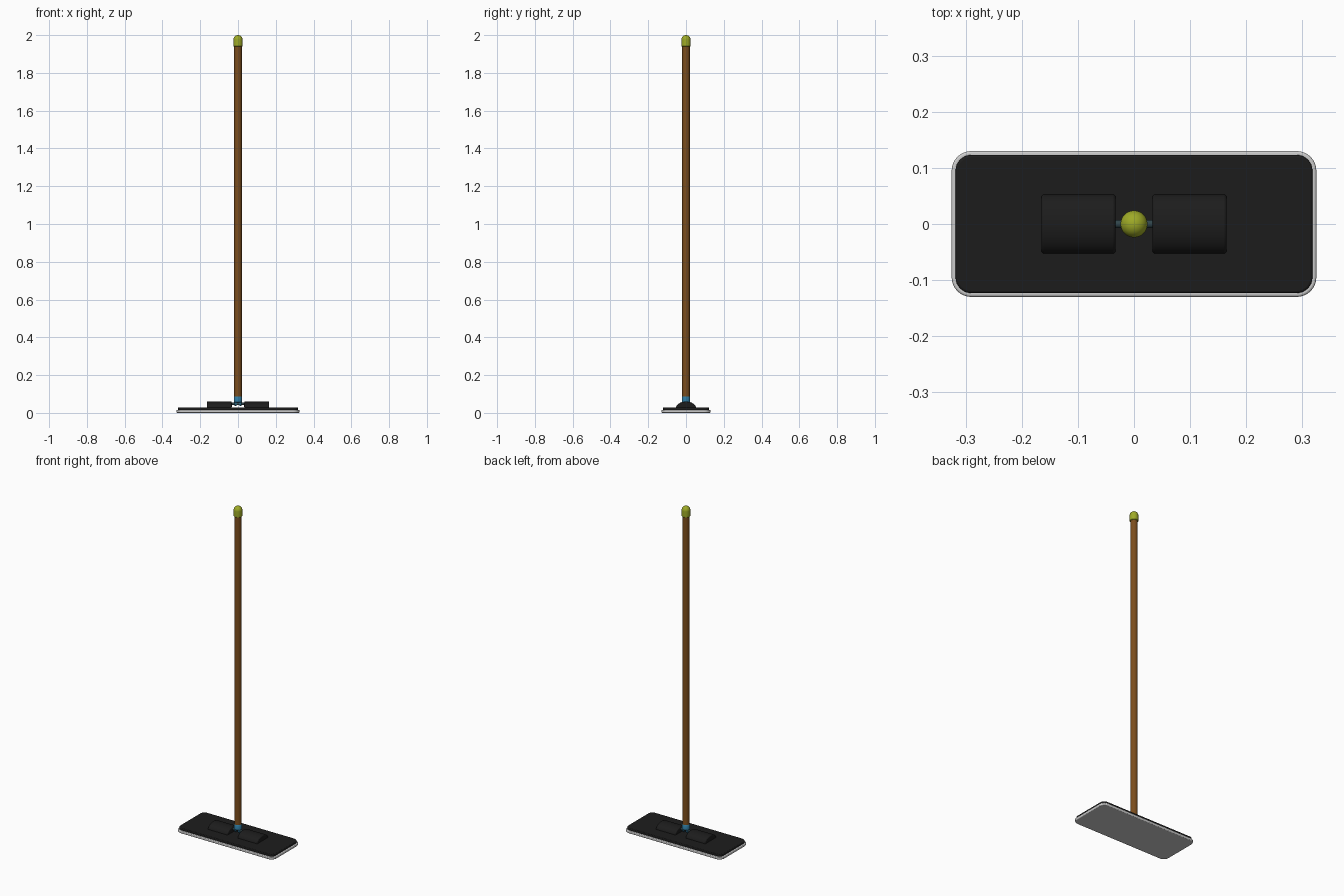
import bpy, bmesh, math
from mathutils import Matrix

if "Cube" in bpy.data.objects:
    bpy.data.objects.remove(bpy.data.objects["Cube"])


def material(name, rgb):
    m = bpy.data.materials.new(name)
    m.diffuse_color = (*rgb, 1)
    m.use_nodes = True
    m.node_tree.nodes["Principled BSDF"].inputs["Base Color"].default_value = m.diffuse_color
    return m


BLACK = material("black_plastic", (0.012, 0.012, 0.012))
BLUE = material("blue_plastic", (0.03, 0.2, 0.36))
DARK = material("dark_metal", (0.03, 0.06, 0.07))
WOOD = material("brown_wood", (0.2, 0.075, 0.012))
GREEN = material("green_rubber", (0.34, 0.4, 0.02))


def finish(name, bm, mat=None, bevel=0, angle=35):
    bmesh.ops.recalc_face_normals(bm, faces=bm.faces)
    me = bpy.data.meshes.new(name)
    bm.to_mesh(me)
    bm.free()
    ob = bpy.data.objects.new(name, me)
    bpy.context.collection.objects.link(ob)
    if mat:
        me.materials.append(mat)
    if bevel:
        mod = ob.modifiers.new("soft_edges", 'BEVEL')
        mod.width, mod.segments = bevel, 3
        mod.limit_method, mod.angle_limit = 'ANGLE', math.radians(40)
    bpy.ops.object.select_all(action='DESELECT')
    ob.select_set(True)
    bpy.context.view_layer.objects.active = ob
    bpy.ops.object.shade_smooth_by_angle(angle=math.radians(angle))
    return ob


def extrude(points, vec):
    bm = bmesh.new()
    face = bm.faces.new([bm.verts.new(p) for p in points])
    ext = bmesh.ops.extrude_face_region(bm, geom=[face])['geom']
    bmesh.ops.translate(bm, vec=vec, verts=[v for v in ext if isinstance(v, bmesh.types.BMVert)])
    return bm


def rounded_slab(name, hx, hy, r, z0, z1, mat, bevel):
    pts = []
    for k, (sx, sy) in enumerate([(1, 1), (-1, 1), (-1, -1), (1, -1)]):
        for i in range(9):
            a = math.pi / 2 * (k + i / 8)
            pts.append((sx * (hx - r) + r * math.cos(a), sy * (hy - r) + r * math.sin(a), z0))
    return finish(name, extrude(pts, (0, 0, z1 - z0)), mat, bevel)


def lathe(name, profile, mat, steps=32):
    bm = bmesh.new()
    vs = [bm.verts.new((r, 0, z)) for r, z in profile]
    es = [bm.edges.new(p) for p in zip(vs, vs[1:])]
    bmesh.ops.spin(bm, geom=vs + es, axis=(0, 0, 1), cent=(0, 0, 0),
                   angle=math.tau, steps=steps)
    bmesh.ops.remove_doubles(bm, verts=bm.verts, dist=1e-5)
    return finish(name, bm, mat)


def x_cylinder(name, r, x0, x1, z, mat, bevel=0):
    bm = bmesh.new()
    bmesh.ops.create_cone(bm, cap_ends=True, segments=24, radius1=r, radius2=r, depth=x1 - x0,
                          matrix=Matrix.Translation(((x0 + x1) / 2, 0, z)) @ Matrix.Rotation(math.pi / 2, 4, 'Y'))
    return finish(name, bm, mat, bevel)


# Cleaning pad and backing plate
rounded_slab("cleaning_pad", 0.325, 0.13, 0.035, 0.0, 0.016, None, 0.004)
rounded_slab("backing_plate", 0.318, 0.123, 0.028, 0.014, 0.029, BLACK, 0.004)

# Domed hinge mounts either side of the joint
for side, x0 in (("left", -0.165), ("right", 0.033)):
    dome = [(x0, 0.053 * math.cos(math.pi * i / 20), 0.026 + 0.034 * math.sin(math.pi * i / 20))
            for i in range(21)]
    finish(side + "_hinge_mount", extrude(dome, (0.132, 0, 0)), BLACK, 0.008)

# Hinge pin and forked joint
x_cylinder("hinge_pin", 0.007, -0.036, 0.036, 0.048, DARK)
for side, s in (("left", -1), ("right", 1)):
    x_cylinder(side + "_joint_ear", 0.012, s * 0.0125 - 0.005, s * 0.0125 + 0.005, 0.048, BLUE, 0.0015)
lathe("joint_collar", [(0, 0.055), (0.019, 0.055), (0.022, 0.058), (0.022, 0.084),
                       (0.02, 0.087), (0, 0.087)], BLUE)

# Handle pole and rounded end cap
lathe("handle", [(0, 0.08), (0.02, 0.08), (0.02, 1.96), (0, 1.96)], WOOD)
cap = [(0, 1.94), (0.022, 1.94), (0.024, 1.942)]
cap += [(0.024 * math.cos(math.pi / 2 * i / 10), 1.976 + 0.024 * math.sin(math.pi / 2 * i / 10))
        for i in range(10)] + [(0, 2.0)]
lathe("end_cap", cap, GREEN)
